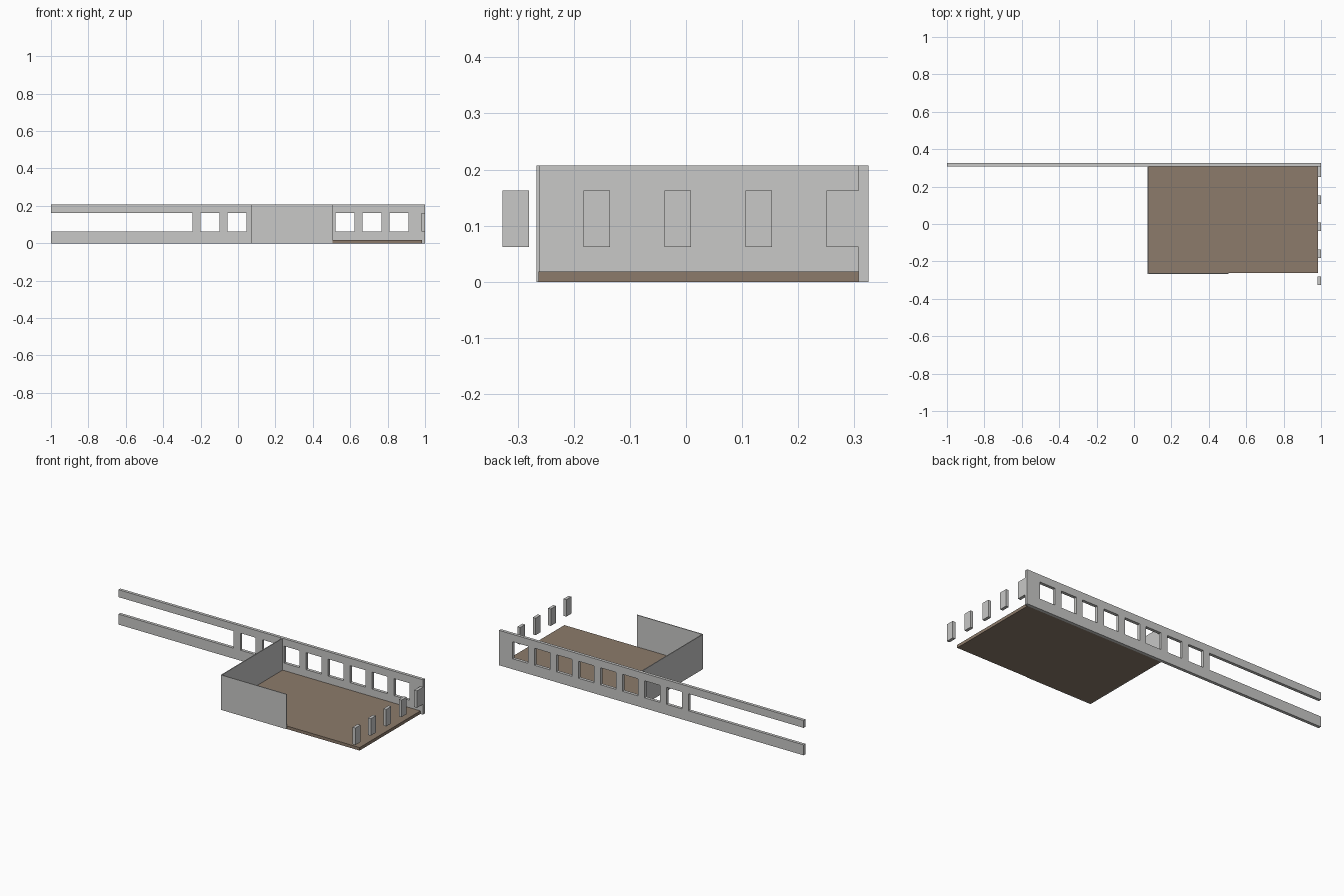
import bpy
import bmesh
from mathutils import Vector

cube = bpy.data.objects.get("Cube")
if cube:
    bpy.data.objects.remove(cube, do_unlink=True)


def material(name, rgb):
    m = bpy.data.materials.new(name)
    m.use_nodes = True
    m.diffuse_color = (*rgb, 1)
    m.node_tree.nodes["Principled BSDF"].inputs["Base Color"].default_value = (*rgb, 1)
    return m


GREY = material("light grey wall", (0.58, 0.58, 0.57))
BROWN = material("brown floor", (0.262, 0.198, 0.147))


def finish(name, bm, mat):
    bmesh.ops.recalc_face_normals(bm, faces=bm.faces)
    mesh = bpy.data.meshes.new(name)
    bm.to_mesh(mesh)
    bm.free()
    mesh.materials.append(mat)
    obj = bpy.data.objects.new(name, mesh)
    bpy.context.collection.objects.link(obj)
    return obj


def box(name, low, high, mat):
    low, high = Vector(low), Vector(high)
    bm = bmesh.new()
    bmesh.ops.create_cube(bm, size=1)
    bmesh.ops.scale(bm, vec=high - low, verts=bm.verts)
    bmesh.ops.translate(bm, vec=(low + high) / 2, verts=bm.verts)
    return finish(name, bm, mat)


HEIGHT, SILL, LINTEL = 0.207, 0.062, 0.163
PITCH, WINDOW = 0.1443, 0.101
WALL_IN, WALL_OUT = 0.307, 0.325
LEFT_END, RIGHT_END = 0.983, 0.075
FRONT = -0.266

# Long back wall: a grid of panels without the window cells, given thickness
xs = [-1, -0.243]
for i in range(8):
    start = -0.2 + i * PITCH
    xs += [start, start + WINDOW]
xs.append(1)
zs = [0, SILL, LINTEL, HEIGHT]
bm = bmesh.new()
grid = [[bm.verts.new((x, WALL_IN, z)) for z in zs] for x in xs]
for i in range(len(xs) - 1):
    for j in range(3):
        if j == 1 and i % 2 == 0 and i < len(xs) - 2:
            continue
        bm.faces.new((grid[i][j], grid[i + 1][j], grid[i + 1][j + 1], grid[i][j + 1]))
ext = bmesh.ops.extrude_face_region(bm, geom=bm.faces[:], use_keep_orig=True)
moved = [g for g in ext["geom"] if isinstance(g, bmesh.types.BMVert)]
bmesh.ops.translate(bm, vec=(0, WALL_OUT - WALL_IN, 0), verts=moved)
finish("back_window_wall", bm, GREY)

# Floor slab and the two thin solid walls
box("floor", (RIGHT_END, -0.263, 0), (LEFT_END, WALL_IN, 0.018), BROWN)
box("right_partition", (0.073, FRONT, 0), (0.078, WALL_IN, HEIGHT), GREY)
box("front_partition", (0.078, FRONT, 0), (0.505, FRONT + 0.005, HEIGHT), GREY)

# Row of window posts along the left end; the last one meets the back wall
for i in range(5):
    y = -0.327 + i * PITCH
    top = WALL_IN if i == 4 else y + 0.0475
    box(f"left_window_post_{i + 1}", (0.982, y, SILL), (1, top, LINTEL), GREY)
